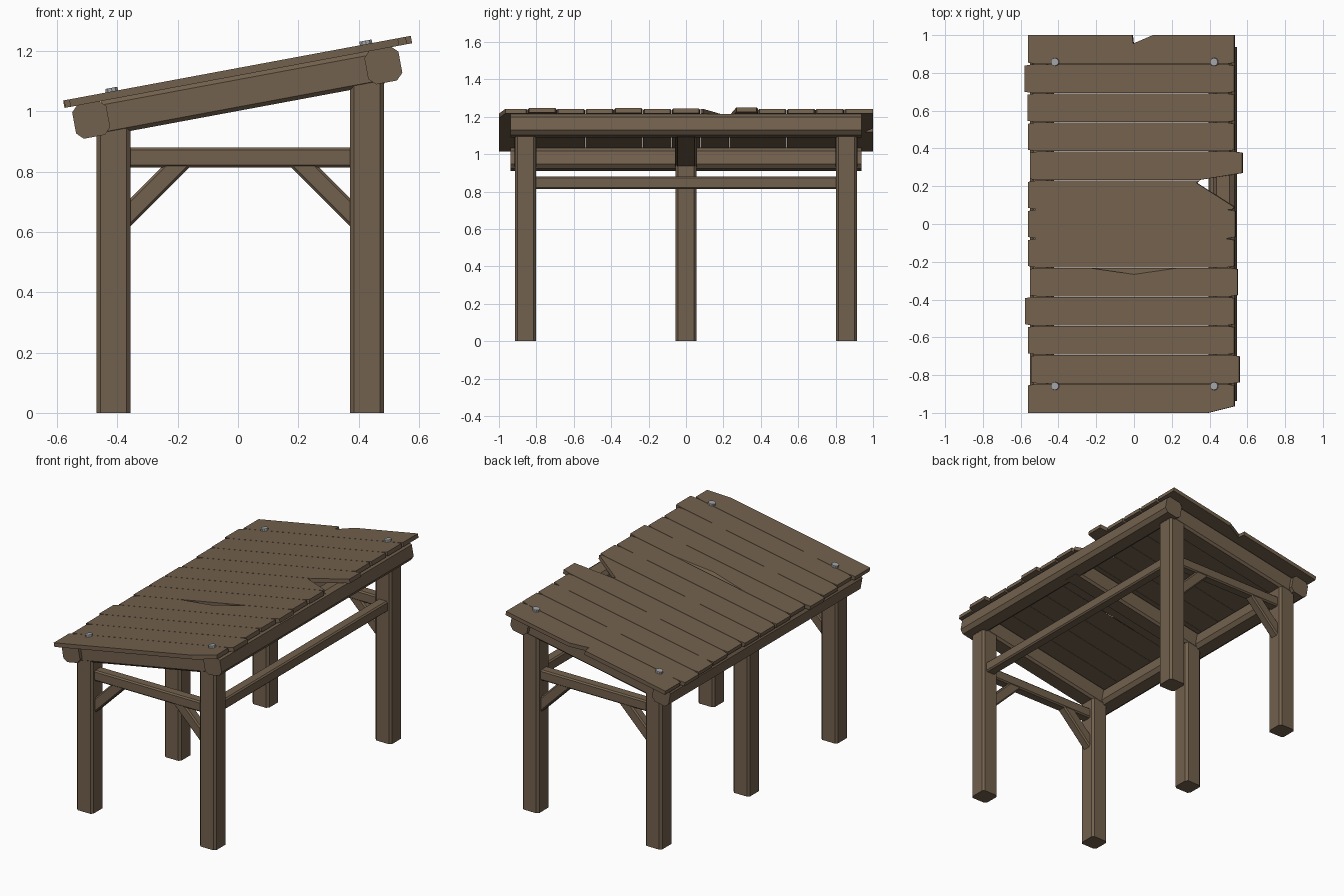
import bpy, bmesh, math
from mathutils import Vector, Matrix

if "Cube" in bpy.data.objects:
    bpy.data.objects.remove(bpy.data.objects["Cube"])

def material(name, rgb):
    m = bpy.data.materials.new(name)
    m.diffuse_color = (*rgb, 1)
    m.use_nodes = True
    m.node_tree.nodes["Principled BSDF"].inputs["Base Color"].default_value = m.diffuse_color
    return m

WOOD = material("wood", (0.17, 0.12, 0.075))
METAL = material("metal", (0.36, 0.37, 0.38))

# Roof frame: local x runs up the slope, local z is the roof normal, z=0 is the plank top
SLOPE = math.atan2(0.213, 1.145)
ROOF = Matrix.Translation((0, 0, 1.144)) @ Matrix.Rotation(-SLOPE, 4, 'Y')
COS = math.cos(SLOPE)
NORMAL = ROOF.to_3x3() @ Vector((0, 0, 1))
THICK = 0.025
BEAM = 0.115

def finish(name, bm, mat):
    bmesh.ops.recalc_face_normals(bm, faces=bm.faces[:])
    me = bpy.data.meshes.new(name)
    bm.to_mesh(me)
    bm.free()
    me.materials.append(mat)
    ob = bpy.data.objects.new(name, me)
    bpy.context.collection.objects.link(ob)
    return ob

def beam(name, a, b, up, width, depth, chamfer=0.013):
    """Timber from a to b with chamfered long edges; depth is measured along up."""
    a, b, up = Vector(a), Vector(b), Vector(up)
    d = (b - a).normalized()
    side = up.cross(d).normalized()
    up = d.cross(side)
    bm = bmesh.new()
    bmesh.ops.create_cube(bm, size=1)
    bmesh.ops.scale(bm, vec=(width, depth, (b - a).length), verts=bm.verts[:])
    long_edges = [e for e in bm.edges
                  if abs(e.verts[0].co.z - e.verts[1].co.z) > 1e-4]
    bmesh.ops.bevel(bm, geom=long_edges, offset=chamfer, segments=1, affect='EDGES')
    m = Matrix((side, up, d)).transposed().to_4x4()
    m.translation = (a + b) / 2
    bm.transform(m)
    return finish(name, bm, WOOD)

def on_roof(x, y, depth):
    return ROOF @ Vector((x / COS, y, 0)) - NORMAL * depth

def plank(name, top, bottom=None):
    """Board from a plan outline; bottom outline may differ for slanted cuts."""
    bm = bmesh.new()
    t = [bm.verts.new((x / COS, y, 0)) for x, y in top]
    b = [bm.verts.new((x / COS, y, -THICK)) for x, y in (bottom or top)]
    n = len(t)
    bm.faces.new(t)
    bm.faces.new(b[::-1])
    for i in range(n):
        j = (i + 1) % n
        bm.faces.new((t[i], b[i], b[j], t[j]))
    bm.transform(ROOF)
    return finish(name, bm, WOOD)

# Legs: four corners plus a middle one on the low side
LX, RX, EY = -0.413, 0.428, 0.858
for x, y, top, name in ((LX, -EY, 1.0, "front_left_leg"), (RX, -EY, 1.15, "front_right_leg"),
                        (LX, EY, 1.0, "back_left_leg"), (RX, EY, 1.15, "back_right_leg"),
                        (LX, 0, 1.0, "middle_left_leg")):
    beam(name, (x, y, 0), (x, y, top), (0, 1, 0), 0.113, 0.113)

# Sloped rafters
MID = THICK + BEAM / 2
for y, name in ((-EY, "front_rafter"), (0, "middle_rafter"), (EY, "back_rafter")):
    beam(name, on_roof(-0.46, y, MID), on_roof(0.46, y, MID), NORMAL, 0.116, BEAM)

# Long purlins under the roof edges
for x, name in ((-0.487, "low_purlin"), (0.482, "high_purlin")):
    c = ROOF @ Vector((x / COS, 0, 0)) - NORMAL * MID
    c.x = x
    beam(name, (c.x, -0.938, c.z), (c.x, 0.938, c.z), NORMAL, BEAM, BEAM, 0.022)

# Rails and diagonal braces at both ends, and one rail along the high side
RZ, RS = 0.847, 0.065
for y, end in ((-EY, "front"), (EY, "back")):
    beam(end + "_cross_rail", (LX, y, RZ), (RX, y, RZ), (0, 0, 1), RS, RS, 0.008)
    for x, s, side in ((-0.357, 1, "left"), (0.372, -1, "right")):
        beam(f"{end}_{side}_brace", (x - s * 0.035, y, 0.63), (x + s * 0.182, y, RZ),
             (0, 1, 0), RS, RS - 0.006, 0.008)
beam("side_rail", (RX, -EY, RZ), (RX, EY, RZ), (0, 0, 1), RS, RS, 0.008)

# Roof planks, from back to front: (left end, right end)
ENDS = [(-.56, .53), (-.58, .53), (-.565, .53), (-.56, .53), (-.55, .573), (-.56, .53),
        (-.56, .535), (-.56, .53), (-.55, .547), (-.577, .53), (-.56, .53), (-.545, .556), (-.56, .53)]
W = 2 / len(ENDS)
GAP, TAPER, NIP = 0.001, 0.04, 0.007
for i, (l, r) in enumerate(ENDS):
    hi, lo = 1 - i * W, 1 - (i + 1) * W
    if i > 0:
        hi -= GAP
    if i < len(ENDS) - 1:
        lo += GAP
    # outline: lower edge left to right, then upper edge right to left
    low = [(l, lo + NIP), (l + TAPER, lo), (r - TAPER, lo), (r, lo + NIP)]
    high = [(r, hi - NIP), (r - TAPER, hi), (l + TAPER, hi), (l, hi - NIP)]
    bottom = None
    if i == 0:      # chipped back edge
        high = [(r, hi), (0.10, hi), (-0.005, 0.955), (-0.01, hi), (l, hi)]
    elif i == 4:    # broken tip
        low = low[:2] + [(0.335, lo), (r, 0.27)]
    elif i == 5:    # broken diagonally
        low = low[:2] + [(r - 0.01, lo), (r, lo + 0.012)]
        high = [(0.33, hi - 0.012), (0.345, hi)] + high[2:]
    elif i == 8:    # slanted split along the upper edge
        split = [(0.24, hi), (0, hi - 0.035), (-0.24, hi)]
        flat = [(0.24, hi), (0, hi), (-0.24, hi)]
        bottom = low + high[:2] + flat + high[2:]
        high = high[:2] + split + high[2:]
    elif i == 12:   # cut front corner
        low = [(l, lo), (0.39, lo), (r, lo + 0.035)]
    plank(f"roof_plank_{i + 1}", low + high, bottom)

# Bolt heads at the roof corners
for x, sx in ((-0.418, "left"), (0.425, "right")):
    for y, sy in ((-EY, "front"), (EY, "back")):
        bm = bmesh.new()
        bmesh.ops.create_cone(bm, cap_ends=True, segments=10, radius1=0.023,
                              radius2=0.021, depth=0.02)
        bm.transform(ROOF @ Matrix.Translation((x / COS, y, 0.002)))
        finish(f"{sy}_{sx}_bolt", bm, METAL)
